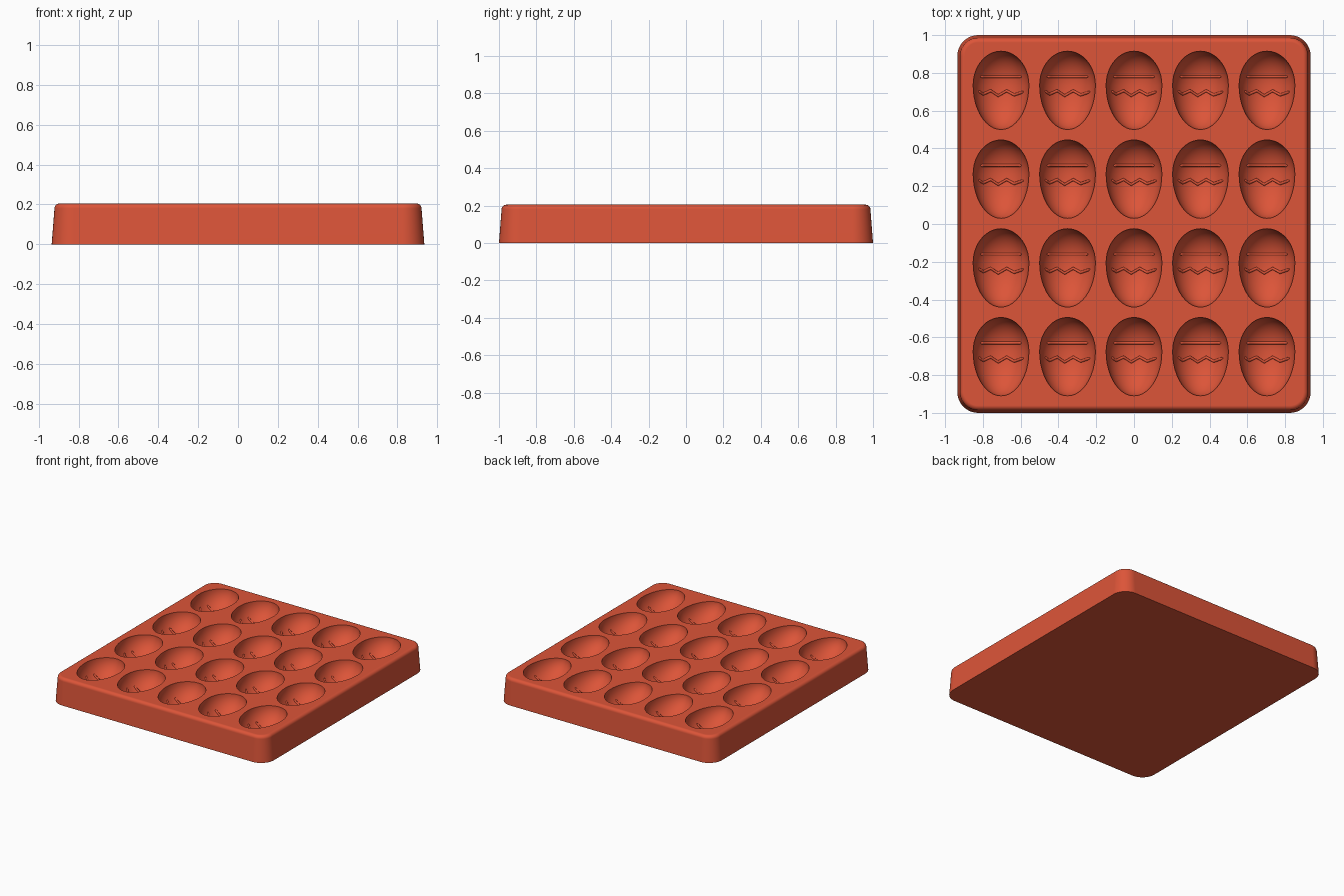
import bpy, bmesh, math

if "Cube" in bpy.data.objects:
    bpy.data.objects.remove(bpy.data.objects["Cube"], do_unlink=True)

HEIGHT = 0.205
EGG_R, BLUNT, POINTED = 0.148, 0.18, 0.235   # half width, lengths either side of widest line
COLUMNS = [i * 0.352 for i in range(-2, 3)]
ROWS = [0.735 - i * 0.47 for i in range(4)]

red = bpy.data.materials.new("terracotta red")
red.use_nodes = True
colour = (0.72, 0.09, 0.04, 1)
red.diffuse_color = colour
red.node_tree.nodes["Principled BSDF"].inputs["Base Color"].default_value = colour


def add_object(name, bm):
    bmesh.ops.recalc_face_normals(bm, faces=bm.faces)
    mesh = bpy.data.meshes.new(name)
    bm.to_mesh(mesh)
    bm.free()
    mesh.materials.append(red)
    obj = bpy.data.objects.new(name, mesh)
    bpy.context.collection.objects.link(obj)
    return obj


def bridge(bm, rings):
    for a, b in zip(rings, rings[1:]):
        n = len(a)
        for i in range(n):
            j = (i + 1) % n
            bm.faces.new((a[i], a[j], b[j], b[i]))


def egg_radius(y):
    t = y / (BLUNT if y > 0 else POINTED)
    return EGG_R * math.sqrt(max(0, 1 - t * t))


# Tray: rounded rectangle with drafted walls and a rounded top edge
def rounded_ring(bm, inset, z, radius=0.11, steps=10):
    hx, hy, ring = 0.935 - radius, 1.0 - radius, []
    for k, (sx, sy) in enumerate([(1, 1), (-1, 1), (-1, -1), (1, -1)]):
        for i in range(steps + 1):
            a = math.pi / 2 * (k + i / steps)
            r = radius - inset
            ring.append(bm.verts.new((sx * hx + r * math.cos(a), sy * hy + r * math.sin(a), z)))
    return ring


bm = bmesh.new()
profile = [(0, 0)]
edge = 0.025
for i in range(7):
    a = math.pi / 2 * i / 6
    profile.append((0.014 + edge * (1 - math.cos(a)), HEIGHT - edge + edge * math.sin(a)))
rings = [rounded_ring(bm, inset, z) for inset, z in profile]
bridge(bm, rings)
bm.faces.new(rings[0])
bm.faces.new(rings[-1])
tray = add_object("mould_tray", bm)

# Egg cutters: one revolved egg in each cell
bm = bmesh.new()
SEGMENTS, STEPS = 40, 22
for cx in COLUMNS:
    for cy in ROWS:
        rings = []
        for s in range(1, STEPS):
            c = math.cos(math.pi * s / STEPS)
            y = c * (BLUNT if c > 0 else POINTED)
            r = egg_radius(y)
            rings.append([bm.verts.new((cx + r * math.cos(2 * math.pi * (k + 0.5) / SEGMENTS), cy + y,
                                        HEIGHT + r * math.sin(2 * math.pi * (k + 0.5) / SEGMENTS)))
                          for k in range(SEGMENTS)])
        bridge(bm, rings)
        for ring, tip_y in ((rings[0], BLUNT), (rings[-1], -POINTED)):
            tip = bm.verts.new((cx, cy + tip_y, HEIGHT))
            for k in range(SEGMENTS):
                bm.faces.new((ring[k], ring[(k + 1) % SEGMENTS], tip))
cutter = add_object("egg_cutter", bm)
cutter.hide_render = True

cut = tray.modifiers.new("egg_cavities", "BOOLEAN")
cut.operation = "DIFFERENCE"
cut.solver = "EXACT"
cut.object = cutter
bpy.context.view_layer.objects.active = tray
tray.select_set(True)
bpy.ops.object.modifier_apply(modifier=cut.name)
bpy.data.objects.remove(cutter, do_unlink=True)
bpy.ops.object.shade_smooth_by_angle(angle=math.radians(32))
weighted = tray.modifiers.new("even_shading", "WEIGHTED_NORMAL")
weighted.keep_sharp = True


# Raised decoration lines that follow the cavity floor
def ridge_mesh(name, path):
    bm = bmesh.new()
    points = []
    for (x0, y0), (x1, y1) in zip(path, path[1:]):
        points += [(x0 + (x1 - x0) * i / 5, y0 + (y1 - y0) * i / 5) for i in range(5)]
    points.append(path[-1])
    rings = []
    for n, (x, y) in enumerate(points):
        r = egg_radius(y)
        z = -math.sqrt(max(0, r * r - x * x))
        size = 0.003 if n in (0, len(points) - 1) else 0.008
        # each section stands square to the round floor
        nx, nz = -x / r, -z / r
        rings.append([bm.verts.new((x + nx * size * math.sin(a), y + size * math.cos(a),
                                    HEIGHT + z + nz * size * math.sin(a)))
                      for a in (2 * math.pi * k / 8 for k in range(8))])
    bridge(bm, rings)
    bm.faces.new(rings[0])
    bm.faces.new(rings[-1])
    return add_object(name, bm)


band = [(-0.108 + 0.036 * i, 0.045) for i in range(7)]
zigzag = [(-0.12, -0.032), (-0.095, -0.048), (-0.055, -0.03), (-0.015, -0.056),
          (0.03, -0.03), (0.07, -0.052), (0.12, -0.035)]
for name, path in (("straight_ridge", band), ("zigzag_ridge", zigzag)):
    first = ridge_mesh(name, path)
    for poly in first.data.polygons:
        poly.use_smooth = True
    for cx in COLUMNS:
        for cy in ROWS:
            copy = bpy.data.objects.new(name, first.data)
            copy.location = (cx, cy, 0)
            bpy.context.collection.objects.link(copy)
    bpy.data.objects.remove(first, do_unlink=True)
